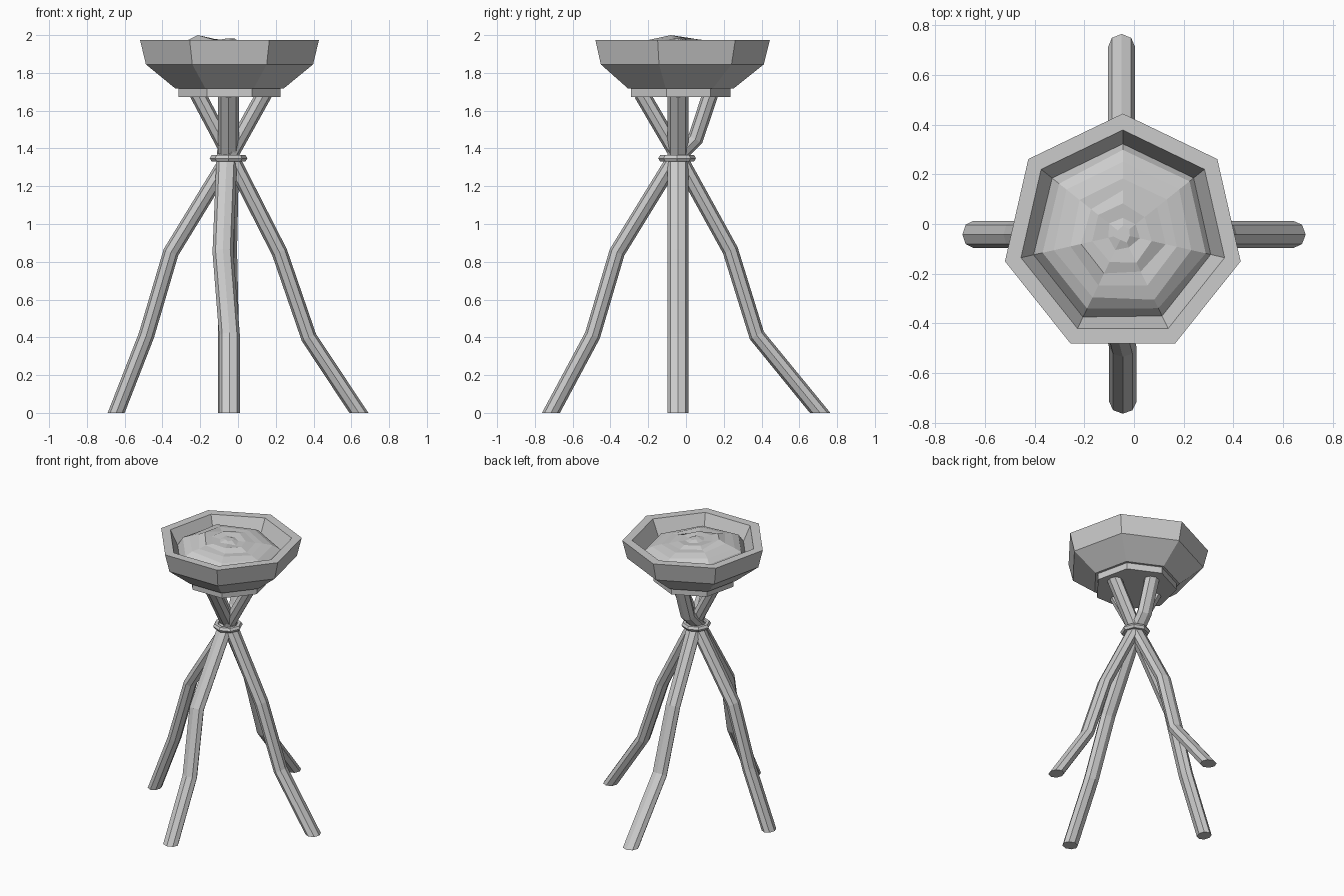
import bpy, bmesh, random
from math import pi, sin, cos
from mathutils import Vector

if "Cube" in bpy.data.objects:
    bpy.data.objects.remove(bpy.data.objects["Cube"])

random.seed(4)
CX, CY = -0.045, -0.042   # axis of the bowl and of the leg crossing


def make_object(name, bm):
    bmesh.ops.recalc_face_normals(bm, faces=bm.faces)
    mesh = bpy.data.meshes.new(name)
    bm.to_mesh(mesh)
    bm.free()
    obj = bpy.data.objects.new(name, mesh)
    bpy.context.collection.objects.link(obj)
    return obj


def loft(name, rings):
    """Skin a list of closed rings and cap both ends."""
    bm = bmesh.new()
    vs = [[bm.verts.new(p) for p in ring] for ring in rings]
    n = len(vs[0])
    for a, b in zip(vs, vs[1:]):
        for i in range(n):
            j = (i + 1) % n
            bm.faces.new((a[i], a[j], b[j], b[i]))
    bm.faces.new(vs[0][::-1])
    bm.faces.new(vs[-1])
    return make_object(name, bm)


def heptagon(r, z, jr=0.0, jz=0.0, tilt=0.0):
    """Seven-sided ring with one corner pointing to the back."""
    pts = []
    for i in range(7):
        a = pi / 2 + 2 * pi * i / 7
        rr = r + random.uniform(-jr, jr)
        x = rr * cos(a)
        pts.append((CX + x, CY + rr * sin(a),
                    z + random.uniform(-jz, jz) - tilt * x))
    return pts


def leg(name, path, wide=0.055, thin=0.042, sides=8):
    """Flattened eight-sided pole along a path, cut level at the floor."""
    path = [Vector(p) for p in path]
    out = path[0] - Vector((CX, CY, 0))
    side = Vector((0, 1, 0)) if abs(out.x) > abs(out.y) else Vector((1, 0, 0))
    rings = []
    for k, p in enumerate(path):
        t = Vector((0, 0, 0))
        if k > 0:
            t += (p - path[k - 1]).normalized()
        if k < len(path) - 1:
            t += (path[k + 1] - p).normalized()
        t.normalize()
        s = (side - t * side.dot(t)).normalized()
        u = t.cross(s)
        ring = []
        for i in range(sides):
            a = 2 * pi * i / sides
            q = p + s * wide * cos(a) + u * thin * sin(a)
            if k == 0:
                q -= t * (q.z / t.z)
            ring.append(q)
        rings.append(ring)
    return loft(name, rings)


# Four bent legs crossing at the tie
leg("left_leg", [(-0.645, CY, 0), (-0.485, CY, 0.41), (-0.355, CY, 0.85),
                 (-0.055, CY, 1.34), (0.14, CY, 1.69)])
leg("right_leg", [(0.64, CY, 0), (0.375, CY, 0.40), (0.22, CY, 0.85),
                  (-0.03, CY, 1.34), (-0.215, CY, 1.69)])
leg("front_leg", [(-0.045, -0.715, 0), (-0.045, -0.495, 0.41),
                  (-0.08, -0.365, 0.85), (-0.06, -0.07, 1.33),
                  (-0.05, 0.05, 1.45), (-0.05, 0.13, 1.69)])
leg("back_leg", [(-0.05, 0.71, 0), (-0.05, 0.375, 0.41),
                 (-0.06, 0.235, 0.86), (-0.05, -0.03, 1.34),
                 (-0.05, -0.235, 1.69)])

# Tie ring around the crossing
bm = bmesh.new()
ring = [[bm.verts.new((CX - 0.005 + (0.079 + 0.021 * cos(b)) * cos(a),
                       CY - 0.005 + (0.079 + 0.021 * cos(b)) * sin(a),
                       1.348 + 0.02 * sin(b)))
         for b in (2 * pi * j / 6 for j in range(6))]
        for a in (pi / 2 + 2 * pi * i / 8 for i in range(8))]
for i in range(8):
    for j in range(6):
        i2, j2 = (i + 1) % 8, (j + 1) % 6
        bm.faces.new((ring[i][j], ring[i2][j], ring[i2][j2], ring[i][j2]))
make_object("tie_ring", bm)

# Base plate under the bowl
loft("base_plate", [heptagon(0.277, 1.672), heptagon(0.277, 1.722)])

# Bowl: outside profile up, over the flat rim, and down inside
profile = [(0.295, 1.718), (0.454, 1.845), (0.486, 1.975), (0.42, 1.975),
           (0.355, 1.845), (0.24, 1.77)]
loft("bowl", [heptagon(r, z) for r, z in profile])

# Uneven mound filling the bowl, higher on the left
mound = [(0.37, 1.86, 0), (0.335, 1.915, 0.004), (0.285, 1.94, 0.006),
         (0.22, 1.958, 0.006), (0.17, 1.962, 0.008), (0.12, 1.972, 0.006),
         (0.065, 1.968, 0.008), (0.03, 1.98, 0.004)]
heap = loft("mound", [heptagon(r, z, 0.008, jz, 0.07 if jz else 0)
                      for r, z, jz in mound])
# Highest lump of the mound
lump = min(heap.data.vertices,
           key=lambda v: (v.co - Vector((-0.2, -0.1, 1.97))).length)
lump.co.z = 2.0
